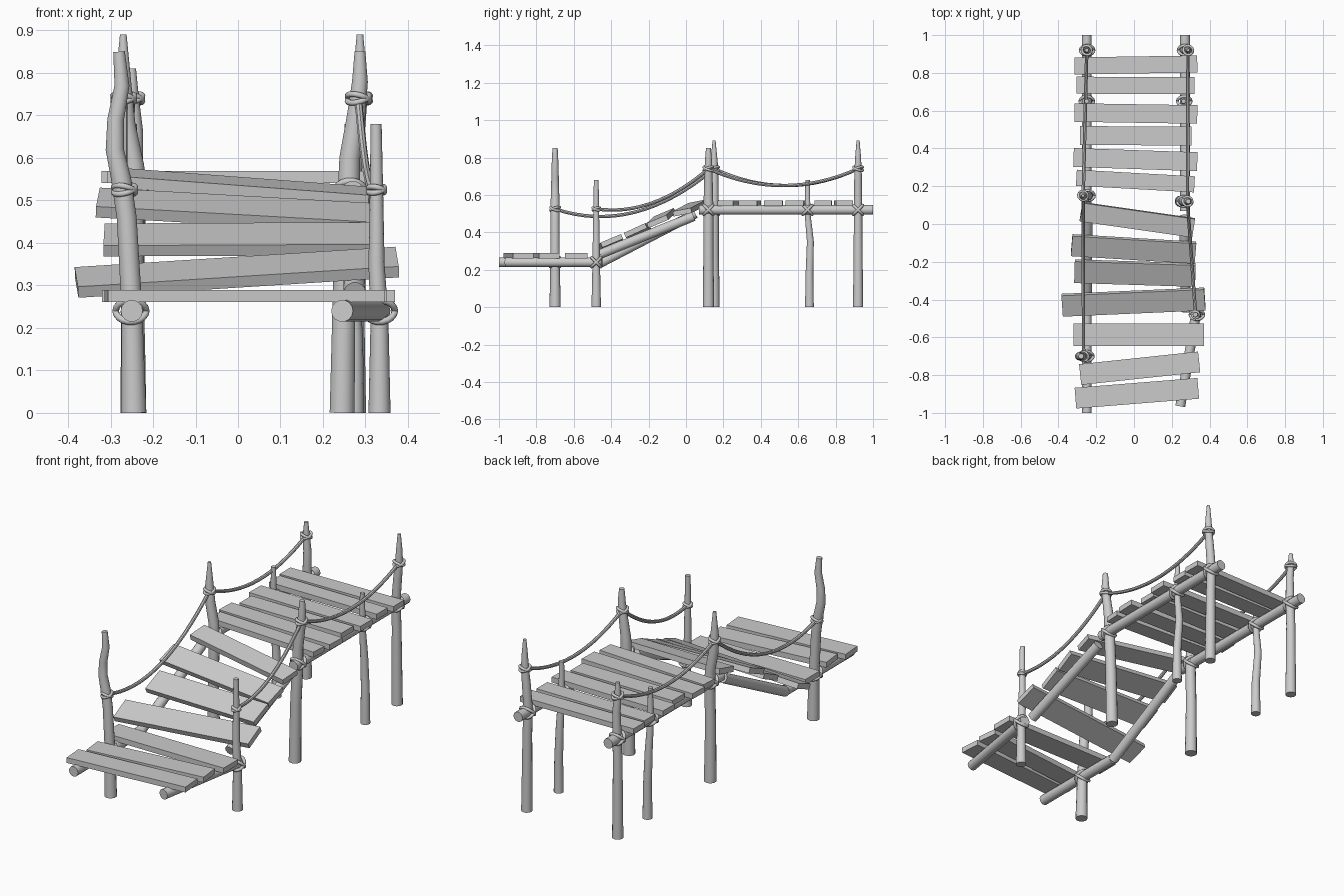
import bpy, math
from mathutils import Vector, Matrix

if "Cube" in bpy.data.objects:
    bpy.data.objects.remove(bpy.data.objects["Cube"])


def tube(name, pts, radii, sides=12):
    """Capped round tube through pts with a radius at each point."""
    cu = bpy.data.curves.new(name, 'CURVE')
    cu.dimensions = '3D'
    cu.bevel_depth = 1.0
    cu.bevel_resolution = sides // 2 - 2 + 1 if sides > 8 else 2
    cu.use_fill_caps = True
    sp = cu.splines.new('POLY')
    sp.points.add(len(pts) - 1)
    for p, co, r in zip(sp.points, pts, radii):
        p.co = (*co, 1)
        p.radius = r
    ob = bpy.data.objects.new(name, cu)
    bpy.context.collection.objects.link(ob)
    bpy.ops.object.select_all(action='DESELECT')
    ob.select_set(True)
    bpy.context.view_layer.objects.active = ob
    bpy.ops.object.convert(target='MESH')
    bpy.ops.object.shade_smooth_by_angle(angle=math.radians(40))


def post(name, y, prof):
    """prof: rows of (x, z, radius); y may lean from base to top."""
    tube(name, [(x, y, z) for x, z, r in prof], [r for x, z, r in prof])


def plank(name, left, right, width, pitch=0, thick=0.028):
    L, R = Vector(left), Vector(right)
    u = (R - L).normalized()
    v = Vector((0, math.cos(pitch), math.sin(pitch)))
    v = (v - u * v.dot(u)).normalized()
    n = u.cross(v)
    m = Matrix((u * (R - L).length, v * width, n * thick)).transposed().to_4x4()
    m.translation = (L + R) / 2
    bpy.ops.mesh.primitive_cube_add(size=1)
    ob = bpy.context.object
    ob.name = name
    ob.data.transform(m)


def ring(name, loc, normal, major, minor):
    bpy.ops.mesh.primitive_torus_add(major_segments=18, minor_segments=8,
                                     major_radius=major, minor_radius=minor, location=loc,
                                     rotation=Vector(normal).to_track_quat('Z', 'Y').to_euler())
    bpy.context.object.name = name
    bpy.ops.object.shade_smooth_by_angle(angle=math.radians(60))


# posts: x, z, radius along the height
post("front_left_post", -0.70, [(-.245, 0, .03), (-.25, .25, .025), (-.262, .46, .024), (-.275, .55, .024),
                                (-.29, .62, .022), (-.288, .69, .02), (-.273, .77, .018), (-.28, .85, .014)])
post("front_right_post", -0.48, [(.333, 0, .026), (.333, .22, .021), (.326, .35, .019), (.326, .5, .016),
                                 (.325, .68, .013)])
post("middle_left_post", 0.15, [(-.245, 0, .03), (-.247, .3, .026), (-.242, .5, .026), (-.245, .58, .025),
                                (-.265, .68, .024), (-.27, .77, .02), (-.27, .89, .008)])
post("middle_right_post", 0.12, [(.245, 0, .03), (.25, .3, .027), (.26, .5, .027), (.263, .6, .025),
                                 (.278, .7, .022), (.287, .78, .019), (.287, .85, .013)])
post("back_left_post", 0.92, [(-.25, 0, .027), (-.25, .4, .023), (-.245, .55, .022), (-.243, .66, .02),
                              (-.25, .74, .017), (-.25, .81, .010)])
post("back_right_post", 0.92, [(.275, 0, .027), (.272, .4, .023), (.268, .54, .022), (.278, .66, .021),
                               (.286, .74, .019), (.287, .81, .015), (.287, .89, .008)])
for name, x in (("inner_left_post", -.25), ("inner_right_post", .263)):
    tube(name, [(x + .01, .66, 0), (x + .01, .66, .18), (x, .665, .35), (x, .65, .5), (x, .65, .68)],
         [.024, .021, .019, .016, .012])

# round beams under the planks
for name, a, b in (("low_left_beam", (-.25, -1, .24), (-.25, -.46, .24)),
                   ("low_right_beam", (.245, -.965, .24), (.333, -.45, .24)),
                   ("slope_left_beam", (-.25, -.46, .235), (-.245, .05, .5)),
                   ("slope_right_beam", (.275, -.46, .283), (.265, .04, .485)),
                   ("upper_left_beam", (-.25, .07, .52), (-.25, 1, .52)),
                   ("upper_right_beam", (.27, .07, .52), (.27, 1, .52))):
    tube(name, [a, b], [.026, .026])

# flat planks: left end y, right end y, left x, right x, width
for i, (xl, yl, xr, yr, w) in enumerate(((-.315, .837, .335, .847, .09), (-.305, .735, .32, .732, .09),
                                         (-.315, .59, .335, .58, .098), (-.285, .468, .305, .466, .1),
                                         (-.32, .352, .335, .33, .1), (-.305, .245, .32, .21, .085))):
    plank(f"upper_plank_{i + 1}", (xl, yl, .555), (xr, yr, .555), w)
for i, (xl, yl, xr, yr, w) in enumerate(((-.32, -.587, .37, -.587, .12), (-.285, -.797, .345, -.73, .11),
                                         (-.31, -.922, .34, -.87, .11))):
    plank(f"low_plank_{i + 1}", (xl, yl, .275), (xr, yr, .275), w)

# planks on the slope
plank("slope_plank_1", (-.28, .065, .553), (.315, -.02, .508), .1, .2)
plank("slope_plank_2", (-.33, -.112, .495), (.325, -.152, .458), .115, .4)
plank("slope_plank_3", (-.315, -.25, .407), (.325, -.27, .41), .125, .43)
plank("slope_plank_4", (-.38, -.43, .307), (.375, -.397, .355), .12, .4)

# crossed lashings at post and beam joints
for x, y, z in ((-.252, -.70, .24), (.333, -.48, .24), (-.246, .15, .52), (.264, .12, .52),
                (-.25, .65, .52), (.266, .65, .52), (-.248, .92, .52), (.27, .92, .52)):
    for s in (-1, 1):
        ring("beam_lashing", (x, y, z), (0, s, 1), .036, .008)

# rope knots round the posts
knots = {"fl": (-.267, -.70, .525), "fr": (.326, -.48, .525), "ml": (-.269, .15, .74),
         "mr": (.283, .12, .74), "bl": (-.25, .92, .74), "br": (.286, .92, .74)}
for x, y, z in knots.values():
    for s in (-1, 1):
        r = .019 if x > .3 else .026
        ring("rope_knot", (x, y, z), (.25 * s, .35 * s, 1), r, .007)

# sagging hand ropes
for a, b, sag in (("fl", "ml", .125), ("fr", "mr", .075), ("ml", "bl", .09), ("mr", "br", .09)):
    A, B = Vector(knots[a]), Vector(knots[b])
    pts = []
    for i in range(17):
        t = i / 16
        p = A.lerp(B, t)
        p.z -= sag * 4 * t * (1 - t)
        pts.append(p)
    tube("hand_rope", pts, [.009] * 17, 8)
